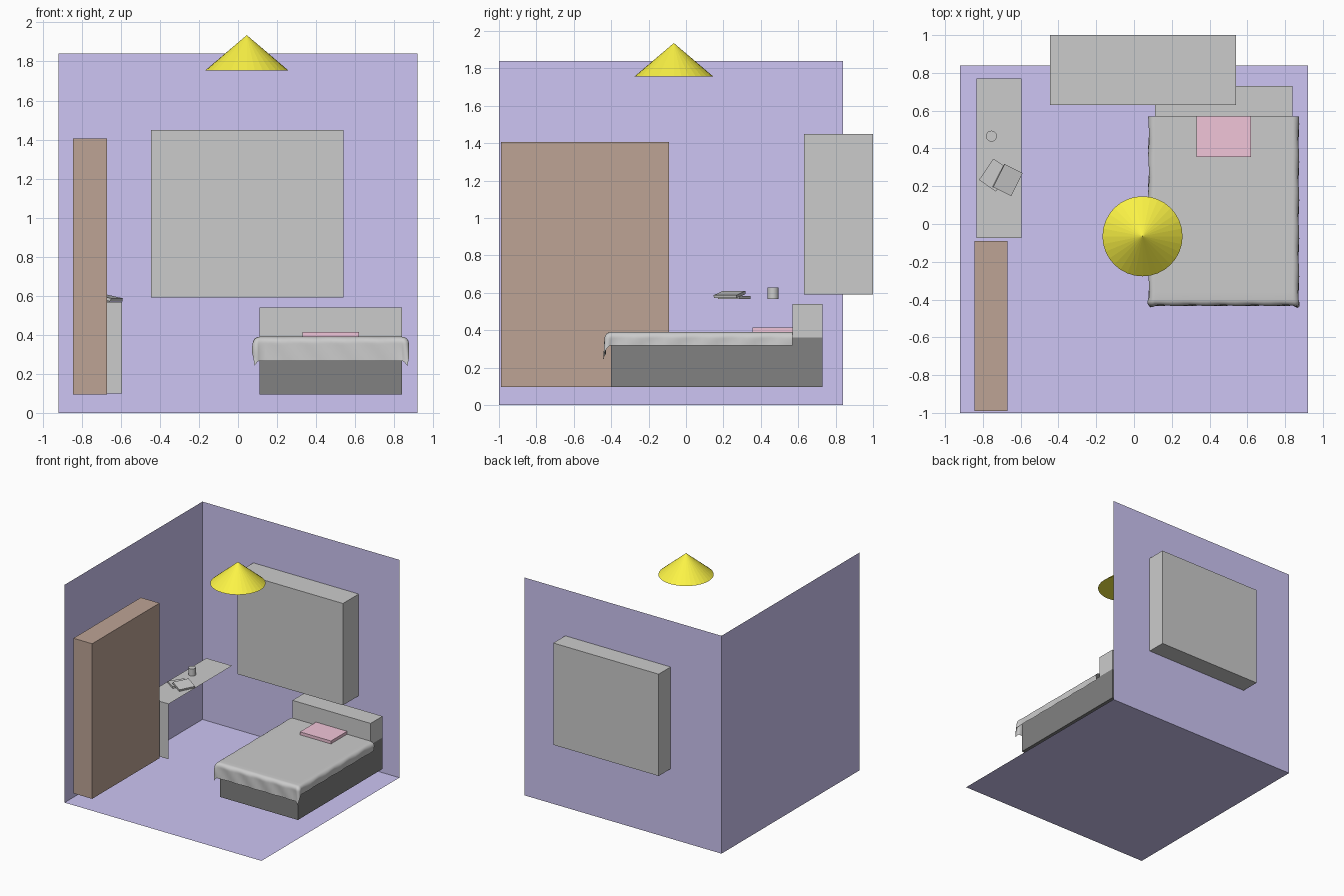
import bpy, bmesh, math
from mathutils import Vector

if "Cube" in bpy.data.objects:
    bpy.data.objects.remove(bpy.data.objects["Cube"])


def material(name, rgb):
    m = bpy.data.materials.new(name)
    m.diffuse_color = (*rgb, 1)
    m.use_nodes = True
    m.node_tree.nodes["Principled BSDF"].inputs["Base Color"].default_value = m.diffuse_color
    return m


PURPLE = material("wall_purple", (0.61, 0.56, 0.90))
BROWN = material("wood_brown", (0.51, 0.37, 0.30))
DARK = material("bed_dark", (0.22, 0.22, 0.22))
PINK = material("pillow_pink", (0.88, 0.56, 0.69))
YELLOW = material("lamp_yellow", (0.97, 0.90, 0.06))


def finish(name, bm, mat=None):
    me = bpy.data.meshes.new(name)
    bm.to_mesh(me)
    bm.free()
    ob = bpy.data.objects.new(name, me)
    bpy.context.collection.objects.link(ob)
    if mat:
        me.materials.append(mat)
    return ob


def box(name, x, y, z, mat=None, keep=None):
    """Box from axis ranges; keep = outward normals of the only faces to retain."""
    bm = bmesh.new()
    bmesh.ops.create_cube(bm, size=1)
    for v in bm.verts:
        v.co = Vector([(r[0] + r[1]) / 2 + c * (r[1] - r[0])
                       for r, c in zip((x, y, z), v.co)])
    if keep:
        bm.normal_update()
        drop = [f for f in bm.faces
                if all(f.normal.dot(Vector(k)) < 0.9 for k in keep)]
        bmesh.ops.delete(bm, geom=drop, context='FACES')
        if name == "room":
            bmesh.ops.reverse_faces(bm, faces=bm.faces[:])
    return finish(name, bm, mat)


def cone(name, loc, r1, r2, depth, mat=None, sides=32):
    bm = bmesh.new()
    bmesh.ops.create_cone(bm, cap_ends=True, segments=sides,
                          radius1=r1, radius2=r2, depth=depth)
    ob = finish(name, bm, mat)
    ob.location = loc
    return ob


# Room shell: floor, left wall and back wall, single-sided planes
box("room", (-0.92, 0.92), (-1, 0.84), (0, 1.84), PURPLE,
    keep=[(0, 0, -1), (-1, 0, 0), (0, 1, 0)])

# Window block pushed through the back wall
box("window", (-0.445, 0.54), (0.63, 1.0), (0.59, 1.45))

# Wardrobe
box("wardrobe", (-0.845, -0.67), (-0.99, -0.09), (0.095, 1.405), BROWN)

# Desk: thin top with one end panel
box("desk", (-0.835, -0.595), (-0.075, 0.77), (0.10, 0.567),
    keep=[(0, 0, 1), (0, -1, 0)])

# Books on the desk, the second one leaning on the first
for name, loc, turn, tilt in (("lower_book", (-0.738, 0.259, 0.575), 55.7, 0),
                              ("upper_book", (-0.669, 0.233, 0.590), 63.4, 12)):
    book = box(name, (-0.068, 0.068), (-0.054, 0.054), (-0.008, 0.008))
    book.location = loc
    book.rotation_euler = (math.radians(tilt), 0, math.radians(turn))

# Cup
cone("cup", (-0.755, 0.465, 0.597), 0.029, 0.029, 0.06)

# Bed
box("bed_base", (0.11, 0.84), (-0.40, 0.73), (0.095, 0.36), DARK)
box("headboard", (0.11, 0.84), (0.57, 0.73), (0.36, 0.54))
box("pillow", (0.33, 0.62), (0.355, 0.57), (0.386, 0.415), PINK)

# Blanket: flat sheet folded over the bed edges, flaring at the two corners
CX, HALF, FRONT, TOP, R = 0.475, 0.365, -0.40, 0.39, 0.032
SIDE, DROP = 0.09, 0.142


def drape(u, v):
    x = max(-HALF, min(HALF, u))
    y = max(FRONT, v)
    over = Vector((u - x, v - y))
    s = over.length
    if s < 1e-6:
        return Vector((CX + u, v, TOP))
    n = over / s
    bend = R * math.pi / 2
    if s < bend:
        out, down = R * math.sin(s / R), R * (1 - math.cos(s / R))
    else:
        out, down = R, R + s - bend
    corner = 2 * abs(n.x * n.y)
    out += corner * 0.12 * s
    out += 0.003 * math.sin(38 * u + 31 * v) * min(1, s / bend)
    return Vector((CX + x + n.x * out, y + n.y * out, TOP - down))


def steps(a, b, n):
    return [a + (b - a) * i / n for i in range(n)]


us = (steps(-HALF - SIDE, -HALF, 12) + steps(-HALF, HALF, 24)
      + steps(HALF, HALF + SIDE, 12) + [HALF + SIDE])
vs = steps(FRONT - DROP, FRONT, 16) + steps(FRONT, 0.57, 24) + [0.57]
bm = bmesh.new()
rows = [[bm.verts.new(drape(u, v)) for u in us] for v in vs]
for a, b in zip(rows, rows[1:]):
    for i in range(len(us) - 1):
        bm.faces.new((a[i], a[i + 1], b[i + 1], b[i]))
blanket = finish("blanket", bm)
for p in blanket.data.polygons:
    p.use_smooth = True

# Hanging lamp shade
cone("lamp_shade", (0.045, -0.065, 1.845), 0.212, 0, 0.18, YELLOW)
